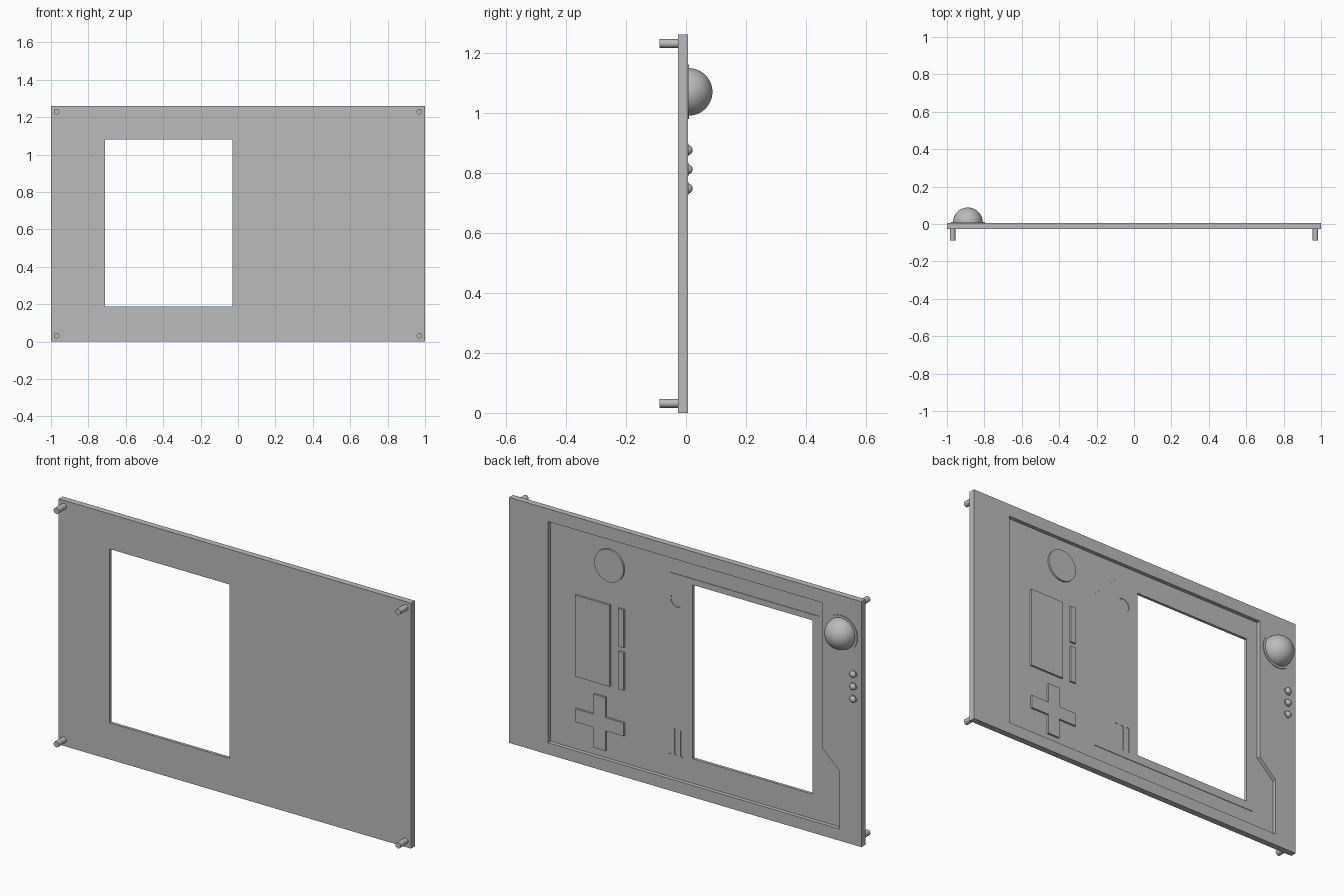
import bpy, bmesh, math
from mathutils import Matrix, Vector

cube = bpy.data.objects.get("Cube")
if cube:
    bpy.data.objects.remove(cube, do_unlink=True)

grey = bpy.data.materials.new("plain grey")
grey.use_nodes = True
grey.diffuse_color = (0.5, 0.5, 0.5, 1)
grey.node_tree.nodes["Principled BSDF"].inputs["Base Color"].default_value = (0.5, 0.5, 0.5, 1)

# Depth levels along y, from the front skin to the raised back rim
FRONT, FLOOR, BEZEL, KEY, BACK = -0.026, -0.014, -0.011, -0.004, 0.006
INSIDE = -0.02


def add_object(name, bm):
    bmesh.ops.recalc_face_normals(bm, faces=bm.faces)
    mesh = bpy.data.meshes.new(name)
    bm.to_mesh(mesh)
    bm.free()
    mesh.materials.append(grey)
    obj = bpy.data.objects.new(name, mesh)
    bpy.context.collection.objects.link(obj)
    return obj


def prism(name, outline, y0, y1):
    """Extrude an (x, z) outline from y0 to y1."""
    bm = bmesh.new()
    face = bm.faces.new([bm.verts.new((x, y0, z)) for x, z in outline])
    new = bmesh.ops.extrude_face_region(bm, geom=[face])["geom"]
    moved = [v for v in new if isinstance(v, bmesh.types.BMVert)]
    bmesh.ops.translate(bm, verts=moved, vec=(0, y1 - y0, 0))
    return add_object(name, bm)


def rect(x0, x1, z0, z1):
    return [(x0, z0), (x1, z0), (x1, z1), (x0, z1)]


def circle(x, z, r, sides=48):
    steps = [2 * math.pi * i / sides for i in range(sides)]
    return [(x + r * math.cos(a), z + r * math.sin(a)) for a in steps]


def smooth(obj):
    bpy.ops.object.select_all(action="DESELECT")
    obj.select_set(True)
    bpy.context.view_layer.objects.active = obj
    bpy.ops.object.shade_smooth_by_angle(angle=math.radians(35))


def cut(obj, outline, y0, y1):
    """Cut a prism out of an object and bake the result."""
    cutter = prism("cutter", outline, y0, y1)
    cutter.hide_render = True
    mod = obj.modifiers.new("cut", "BOOLEAN")
    mod.operation, mod.solver, mod.object = "DIFFERENCE", "EXACT", cutter
    graph = bpy.context.evaluated_depsgraph_get()
    baked = bpy.data.meshes.new_from_object(obj.evaluated_get(graph))
    obj.modifiers.clear()
    obj.data = baked
    bpy.data.objects.remove(cutter, do_unlink=True)


def dome(name, x, z, r, y):
    """Half sphere bulging towards +y."""
    bm = bmesh.new()
    turn = Matrix.Rotation(-math.pi / 2, 4, "X")
    bmesh.ops.create_uvsphere(bm, u_segments=48, v_segments=24, radius=r,
                              matrix=Matrix.Translation((x, y, z)) @ turn)
    bmesh.ops.bisect_plane(bm, geom=bm.verts[:] + bm.edges[:] + bm.faces[:],
                           plane_co=Vector((0, y - r * 0.1, 0)),
                           plane_no=(0, 1, 0), clear_inner=True)
    smooth(add_object(name, bm))


# Main plate with the stepped recess and the screen opening
opening = rect(-0.71, -0.03, 0.188, 1.08)
plate = prism("plate", rect(-1, 1, 0, 1.26), FRONT, BACK)
recess = [(0.78, 0.06), (0.78, 1.195), (-0.778, 1.195),
          (-0.778, 0.449), (-0.875, 0.358), (-0.875, 0.06)]
cut(plate, recess, FLOOR, BACK + 0.1)
cut(plate, opening, FRONT - 0.1, BACK + 0.1)

# Raised screen bezel with a clipped corner, round pocket and slots
bezel = prism("screen_bezel", [(0.235, 0.145), (0.235, 0.975), (0.1, 1.11),
                               (-0.752, 1.11), (-0.752, 0.145)], INSIDE, BEZEL)
cut(bezel, opening, FRONT - 0.1, BACK + 0.1)
cut(bezel, circle(0.058, 0.978, 0.036), FLOOR - 0.001, BACK)
for x in (0.1, 0.065, 0.03):
    cut(bezel, rect(x - 0.008, x + 0.008, 0.18, 0.315), FLOOR - 0.001, BACK)

# Raised keys on the recessed panel
smooth(prism("round_key", circle(0.441, 1.054, 0.083), INSIDE, KEY))
prism("large_key", rect(0.437, 0.634, 0.435, 0.853), INSIDE, KEY)
for name, z0, z1 in (("upper", 0.655, 0.85), ("lower", 0.437, 0.63)):
    prism(name + "_bar_key", rect(0.357, 0.39, z0, z1), INSIDE, KEY)

# Cross key, one quarter of the outline turned four times
arm, half = 0.137, 0.034
outline = []
for i in range(4):
    c, s = (1, 0, -1, 0)[i], (0, 1, 0, -1)[i]
    for u, v in ((arm, -half), (arm, half), (half, half)):
        outline.append((0.494 + u * c - v * s, 0.236 + u * s + v * c))
prism("cross_key", outline, INSIDE, KEY)

# Large dome and three small domes, each on a thin collar
smooth(prism("large_dome_collar", circle(-0.888, 1.069, 0.091), 0, 0.01))
dome("large_dome", -0.888, 1.069, 0.079, 0.009)
for i in range(3):
    z = 0.875 - 0.064 * i
    smooth(prism(f"small_dome_collar_{i + 1}", circle(-0.953, z, 0.022, 32), 0, 0.008))
    dome(f"small_dome_{i + 1}", -0.953, z, 0.017, 0.005)

# Corner pins on the front
for side, x in (("right", -0.97), ("left", 0.97)):
    for level, z in (("lower", 0.032), ("upper", 1.23)):
        smooth(prism(f"{level}_{side}_pin", circle(x, z, 0.015, 32), -0.088, INSIDE))
